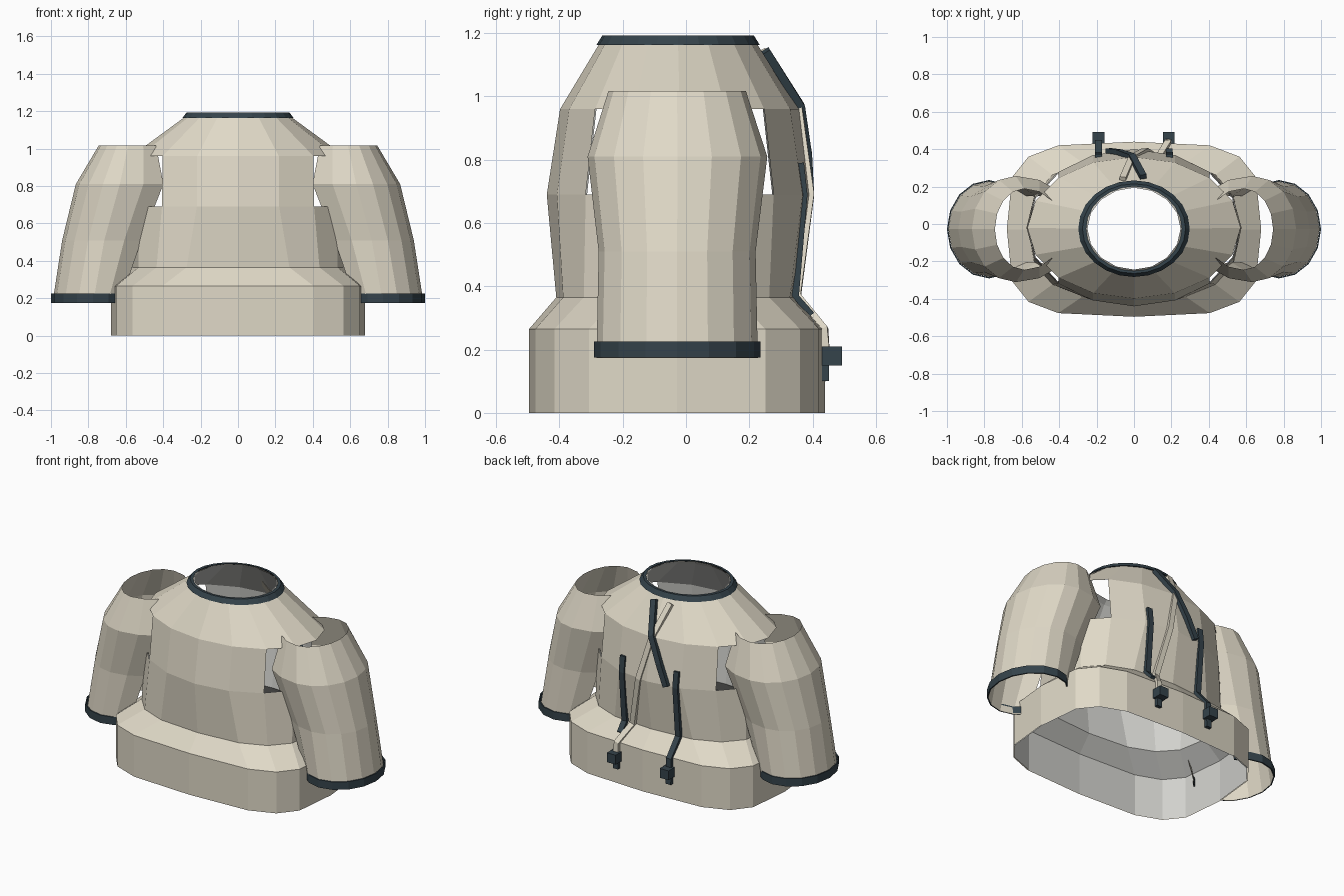
import bpy, bmesh, math
from mathutils import Vector

if "Cube" in bpy.data.objects:
    bpy.data.objects.remove(bpy.data.objects["Cube"])


def material(name, rgb):
    m = bpy.data.materials.new(name)
    m.diffuse_color = (*rgb, 1)
    m.use_nodes = True
    m.node_tree.nodes["Principled BSDF"].inputs["Base Color"].default_value = m.diffuse_color
    return m


CLOTH = material("cream_cloth", (0.74, 0.69, 0.57))
LINING = material("pale_grey_lining", (0.64, 0.64, 0.61))
TRIM = material("dark_slate_trim", (0.035, 0.056, 0.07))


def finish(name, bm, mat):
    bmesh.ops.recalc_face_normals(bm, faces=bm.faces)
    me = bpy.data.meshes.new(name)
    bm.to_mesh(me)
    bm.free()
    me.materials.append(mat)
    ob = bpy.data.objects.new(name, me)
    bpy.context.collection.objects.link(ob)
    return ob


def power(v, e):
    return math.copysign(abs(v) ** e, v) if abs(v) > 1e-6 else 0.0


def loft(name, rings, mat, n=16, closed=False, mirror=1, keep=lambda level, side: True):
    """Skin horizontal rings (cx, cy, z, outer rx, ry, squareness, inner rx)."""
    bm = bmesh.new()
    loops = []
    for cx, cy, z, rx, ry, e, rx_in in rings:
        loop = []
        for i in range(n):
            c, s = math.cos(math.tau * i / n), math.sin(math.tau * i / n)
            x = cx + (rx if c > 0 else rx_in) * power(c, e)
            loop.append(bm.verts.new((mirror * x, cy + ry * power(s, e), z)))
        loops.append(loop)
    for k in range(len(loops) if closed else len(loops) - 1):
        a, b = loops[k], loops[(k + 1) % len(loops)]
        for i in range(n):
            if keep(k, i):
                j = (i + 1) % n
                bm.faces.new((a[i], a[j], b[j], b[i]))
    bmesh.ops.delete(bm, geom=[v for v in bm.verts if not v.link_faces], context='VERTS')
    return finish(name, bm, mat)


def strap(name, path, mat, width=0.036, thick=0.022):
    """Flat band following a path on the back."""
    pts = [Vector(p) for p in path]
    bm = bmesh.new()
    loops = []
    for i, p in enumerate(pts):
        t = (pts[min(i + 1, len(pts) - 1)] - pts[max(i - 1, 0)]).normalized()
        out = t.cross(Vector((1, 0, 0))).normalized()
        if out.y < 0:
            out = -out
        side = out.cross(t).normalized()
        loops.append([bm.verts.new(p + side * s * width / 2 + out * o * thick / 2)
                      for s, o in ((-1, -1), (1, -1), (1, 1), (-1, 1))])
    for a, b in zip(loops, loops[1:]):
        for i in range(4):
            bm.faces.new((a[i], a[(i + 1) % 4], b[(i + 1) % 4], b[i]))
    bm.faces.new(loops[0])
    bm.faces.new(loops[-1])
    return finish(name, bm, mat)


def box(name, lo, hi, mat):
    bm = bmesh.new()
    bmesh.ops.create_cube(bm, size=1)
    for v in bm.verts:
        v.co = [(l + h) / 2 + c * (h - l) for l, h, c in zip(lo, hi, v.co)]
    return finish(name, bm, mat)


# Open torso shell with an armhole on each side, and a thin lining inside it
ARMHOLE = {14, 15, 0, 1, 6, 7, 8, 9}
TORSO = [
    (-0.028, 0.0, 0.68, 0.468, 0.54),
    (-0.028, 0.265, 0.68, 0.468, 0.54),
    (-0.03, 0.365, 0.565, 0.38, 0.75),
    (-0.02, 0.69, 0.575, 0.42, 1.0),
    (-0.02, 0.96, 0.57, 0.378, 1.0),
    (-0.025, 1.165, 0.29, 0.25, 1.0),
    (-0.025, 1.19, 0.255, 0.225, 1.0),
]
for name, inset, mat in (("torso", 0, CLOTH), ("torso_lining", 0.006, LINING)):
    loft(name, [(0, cy, z, rx - inset, ry - inset, e, rx - inset)
                for cy, z, rx, ry, e in TORSO], mat,
         keep=lambda level, side: not (level == 3 and side in ARMHOLE))

# Neck band
loft("collar", [(0, -0.025, z, rx, ry, 1, rx) for z, rx, ry in (
    (1.163, 0.298, 0.258), (1.192, 0.276, 0.24),
    (1.192, 0.256, 0.226), (1.163, 0.288, 0.248))], TRIM, n=24, closed=True)


# Sleeves and cuffs, open where they run into the torso
def outer_side(level, side):
    return side not in (6, 7, 8, 9)


for s, label in ((-1, "left"), (1, "right")):
    loft(label + "_sleeve", [
        (0.775, -0.028, 0.174, 0.217, 0.255, 1, 0.205),
        (0.715, -0.028, 0.51, 0.225, 0.248, 1, 0.28),
        (0.632, -0.027, 0.81, 0.235, 0.284, 1, 0.33),
        (0.587, -0.028, 1.018, 0.157, 0.217, 1, 0.21),
    ], CLOTH, mirror=s, keep=outer_side)
    loft(label + "_cuff", [(0.775, -0.028, z, 0.212 + w, 0.25 + w, 1, 0.2 + w)
                           for z, w in ((0.175, 0.013), (0.225, 0.013),
                                        (0.225, 0.006), (0.175, 0.006))],
         TRIM, closed=True, mirror=s, keep=outer_side)

# Vertical back straps
strap("left_back_strap", [(-0.19, 0.362, 0.79), (-0.19, 0.373, 0.69), (-0.19, 0.346, 0.37),
                          (-0.19, 0.438, 0.26), (-0.19, 0.441, 0.10)], TRIM)
strap("right_back_strap", [(0.19, 0.362, 0.79), (0.19, 0.373, 0.69),
                           (0.19, 0.346, 0.37), (0.188, 0.396, 0.31)], TRIM)
strap("right_strap_tail", [(0.185, 0.441, 0.20), (0.185, 0.441, 0.10)], TRIM)

# Crossed upper straps, the dark one on top
strap("dark_cross_strap", [(0.05, 0.252, 1.145), (-0.01, 0.362, 0.97),
                           (-0.08, 0.385, 0.82), (-0.135, 0.392, 0.69)], TRIM, thick=0.026)
strap("cream_cross_strap", [(-0.06, 0.242, 1.145), (-0.01, 0.357, 0.96), (0.06, 0.394, 0.69),
                            (0.13, 0.352, 0.37), (0.182, 0.438, 0.265),
                            (0.185, 0.444, 0.18)], CLOTH, width=0.034)

# Buckles
for x, label in ((-0.19, "left"), (0.185, "right")):
    box(label + "_buckle", (x - 0.031, 0.43, 0.15), (x + 0.031, 0.493, 0.21), TRIM)
